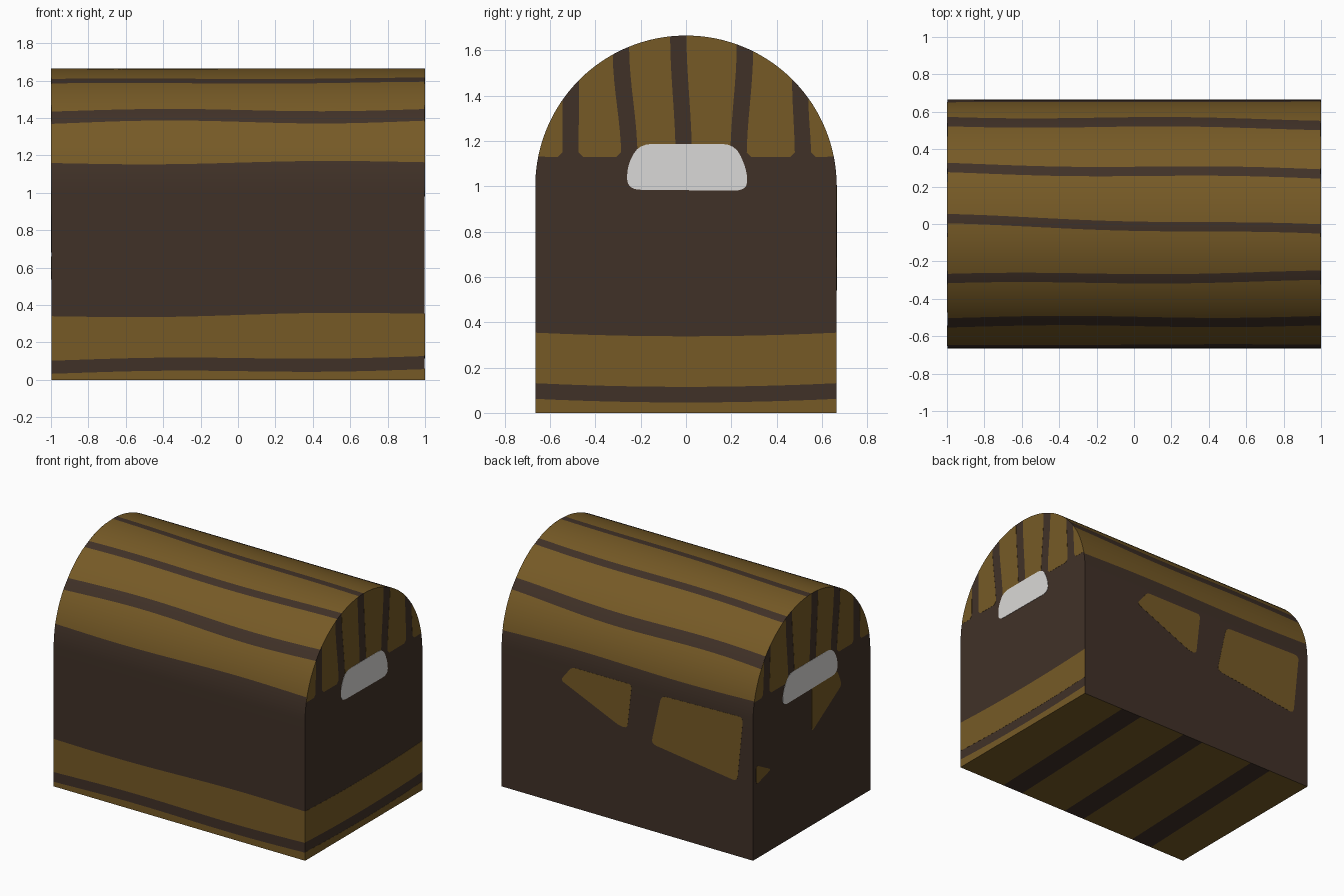
import bpy, bmesh, math
from mathutils import Vector

if "Cube" in bpy.data.objects:
    bpy.data.objects.remove(bpy.data.objects["Cube"])

R, ZC, L = 0.665, 1.0, 0.998          # lid radius, lid centre height, half length
TOTAL = 2 * ZC + math.pi * R


def material(name, hexa):
    m = bpy.data.materials.new(name)
    c = [int(hexa[i:i + 2], 16) / 255 for i in (0, 2, 4)]
    m.diffuse_color = (*[((v + 0.055) / 1.055) ** 2.4 for v in c], 1)
    m.use_nodes = True
    m.node_tree.nodes["Principled BSDF"].inputs["Base Color"].default_value = m.diffuse_color
    return m


DARK = material("dark_brown", "403127")
OCHRE = material("ochre_wood", "765a26")
GREY = material("light_grey", "dad9d7")


def finish(bm, name, mats):
    me = bpy.data.meshes.new(name)
    bm.to_mesh(me)
    bm.free()
    ob = bpy.data.objects.new(name, me)
    bpy.context.collection.objects.link(ob)
    for m in mats:
        me.materials.append(m)
    return ob


# Distance along the profile: up the front, over the lid, down the back
def front(z):
    return z if z <= ZC else ZC + R * math.asin((z - ZC) / R)


def lid(y):
    return ZC + R * math.acos(-y / R)


def profile(s):
    if s <= ZC:
        return -R, s
    if s >= TOTAL - ZC:
        return R, TOTAL - s
    a = (s - ZC) / R
    return -R * math.cos(a), ZC + R * math.sin(a)


def drift(a, b, x, phase=0):
    """Hand-drawn line from a to b over x = -1..1 with a slight waver."""
    return a + (b - a) * (x + 1) / 2 + .007 * math.sin(3.5 * x + phase)


# Lid stripes: centre y at the left and right end
lid_stripes = [(-.525, -.518), (-.295, -.28), (.022, -.032), (.298, .268), (.55, .533)]


def borders(x):
    """Profile distances where the colour changes, ochre first."""
    low = drift(.07, .09, x, 3)
    keys = [0, low - .034, low + .036, drift(.338, .356, x), front(drift(1.157, 1.166, x))]
    for k, (a, b) in enumerate(lid_stripes):
        y = drift(a, b, x, 3 + k)
        keys += [lid(y - .025), lid(y + .025)]
    return keys + [TOTAL - front(drift(1.135, 1.12, x)), TOTAL]


# Body: walls and rounded lid, cut along the colour borders
bm = bmesh.new()
COLS = 60
cols = []
for i in range(COLS + 1):
    x = -1 + 2 * i / COLS
    keys = borders(x)
    ss, bands = [], []
    for k, (a, b) in enumerate(zip(keys, keys[1:])):
        # the tall dark walls get a row exactly where wall turns into lid
        stops = [a, b]
        if a < ZC < b:
            stops = [a, ZC, b]
        elif a < TOTAL - ZC < b:
            stops = [a, TOTAL - ZC, b]
        for p, q in zip(stops, stops[1:]):
            n = 6 if k > 2 else 1
            ss += [p + (q - p) * j / n for j in range(n)]
            bands += [k] * n
    ss.append(TOTAL)
    cols.append([bm.verts.new((x * L, *profile(s))) for s in ss])
for a, b in zip(cols, cols[1:]):
    for j, k in enumerate(bands):
        f = bm.faces.new((a[j], b[j], b[j + 1], a[j + 1]))
        f.material_index = k % 2
for f in (bm.faces.new(cols[0]), bm.faces.new(cols[-1][::-1])):
    f.material_index = 1
# Underside with three dark cross stripes, slightly slanted
cuts = [-L]
for c in (-.6, .005, .555):
    cuts += [c - .085, c + .085]
cuts.append(L)
for k, (p, q) in enumerate(zip(cuts, cuts[1:])):
    sp, sq = [.025 if abs(v) < L else 0 for v in (p, q)]
    quad = ((p - sp, -R, 0), (p + sp, R, 0), (q + sq, R, 0), (q - sq, -R, 0))
    f = bm.faces.new([bm.verts.new(v) for v in quad])
    f.material_index = k % 2
body = finish(bm, "chest_body", [OCHRE, DARK])
bpy.context.view_layer.objects.active = body
body.select_set(True)
bpy.ops.object.shade_smooth_by_angle(angle=math.radians(35))


def rounded(pts, r):
    """Round every corner of a polygon."""
    out, n = [], len(pts)
    for i in range(n):
        p, a, b = (Vector(pts[j % n]) for j in (i, i - 1, i + 1))
        pa = p + (a - p) * min(.45, r / (a - p).length)
        pb = p + (b - p) * min(.45, r / (b - p).length)
        for j in range(5):
            t = j / 4
            out.append((1 - t) ** 2 * pa + 2 * t * (1 - t) * p + t * t * pb)
    return out


def plate(name, pts, place, mat, lift=.001):
    """Thin painted plate; place(u, v, height) puts it on a wall."""
    bm = bmesh.new()
    under, over = [[bm.verts.new(place(u, v, h)) for u, v in pts] for h in (-.002, lift)]
    bm.faces.new(under)
    bm.faces.new(over)
    for i in range(len(pts)):
        bm.faces.new((under[i - 1], under[i], over[i], over[i - 1]))
    bmesh.ops.recalc_face_normals(bm, faces=bm.faces)
    return finish(bm, name, [mat])


def on_right(u, v, h):
    return (L + h, u, v)


def on_left(u, v, h):
    return (-L - h, u, v)


def on_back(u, v, h):
    return (u, R + h, v)


# Lid end boards between dark upright stripes: (y at the bottom, y at the top)
Z0, HALF, CUT = 1.13, .036, .02
uprights = [(-.51, -.508), (-.25, -.287), (-.01, -.034), (.232, .26), (.516, .504)]
edge = math.sqrt(R * R - (Z0 - ZC) ** 2) - .002


def upright_edge(bottom, top):
    """Board side with a soft S-bend, ending on the lid arc."""
    z1 = ZC + math.sqrt(R * R - top * top)
    out = []
    for j in range(9):
        t = j / 8
        out.append((bottom + (top - bottom) * t * t * (3 - 2 * t), Z0 + (z1 - Z0) * t))
    return out


for side, place in (("right", on_right), ("left", on_left)):
    for k in range(len(uprights) + 1):
        a = upright_edge(*[y + HALF for y in uprights[k - 1]]) if k else [(-edge, Z0)]
        b = upright_edge(*[y - HALF for y in uprights[k]]) if k < len(uprights) else [(edge, Z0)]
        t0, t1 = [math.atan2(e[-1][1] - ZC, e[-1][0]) for e in (a, b)]
        angles = [t0 + (t1 - t0) * i / 12 for i in range(13)]
        arc = [(R * math.cos(t), ZC + R * math.sin(t)) for t in angles]
        ring = arc
        if len(a) > 1:      # left side with clipped lower corner
            y = a[0][0]
            ring = [(y + CUT, Z0), (y, Z0 + CUT)] + a[1:-1] + ring
        if len(b) > 1:      # right side with clipped lower corner
            y = b[0][0]
            ring = ring + b[-2:0:-1] + [(y, Z0 + CUT), (y - CUT, Z0)]
        plate(f"{side}_lid_board_{k + 1}", ring, place, OCHRE)

# Grip plates, narrower at the top
for side, place, cy, w in (("right", on_right, .005, .265), ("left", on_left, .02, .31)):
    grip = [(cy - w, .985), (cy - w, 1.09), (cy - w * .8, 1.187),
            (cy + w * .8, 1.187), (cy + w, 1.07), (cy + w, .98)]
    plate(f"{side}_grip", rounded(grip, .06), place, GREY, .002)


# Lower ochre boards on the right end, split by a sagging dark line
def sag(z, y):
    return z + .016 * (y / R) ** 2


ys = [-R + 2 * R * i / 16 for i in range(17)]
plate("right_skirting_board", [(-R, 0), (R, 0)] + [(y, sag(.046, y)) for y in ys[::-1]], on_right, OCHRE)
plate("right_lower_board", [(y, sag(.115, y)) for y in ys] + [(y, sag(.338, y)) for y in ys[::-1]],
      on_right, OCHRE)

# Worn ochre patches on the back and left walls
plate("back_patch_large", rounded([(-.27, .99), (-.92, 1.007), (-.873, .535), (-.19, .625)], .04), on_back, OCHRE)
plate("back_patch_small", rounded([(.44, 1.005), (-.036, 1.006), (0, .685), (.06, .685), (.53, .89)], .03),
      on_back, OCHRE)
plate("left_patch_large", rounded([(-.29, 1), (-.34, .88), (0, .67), (0, 1)], .03), on_left, OCHRE)
plate("left_patch_small", rounded([(.63, .67), (.46, .58), (.63, .53)], .03), on_left, OCHRE)
